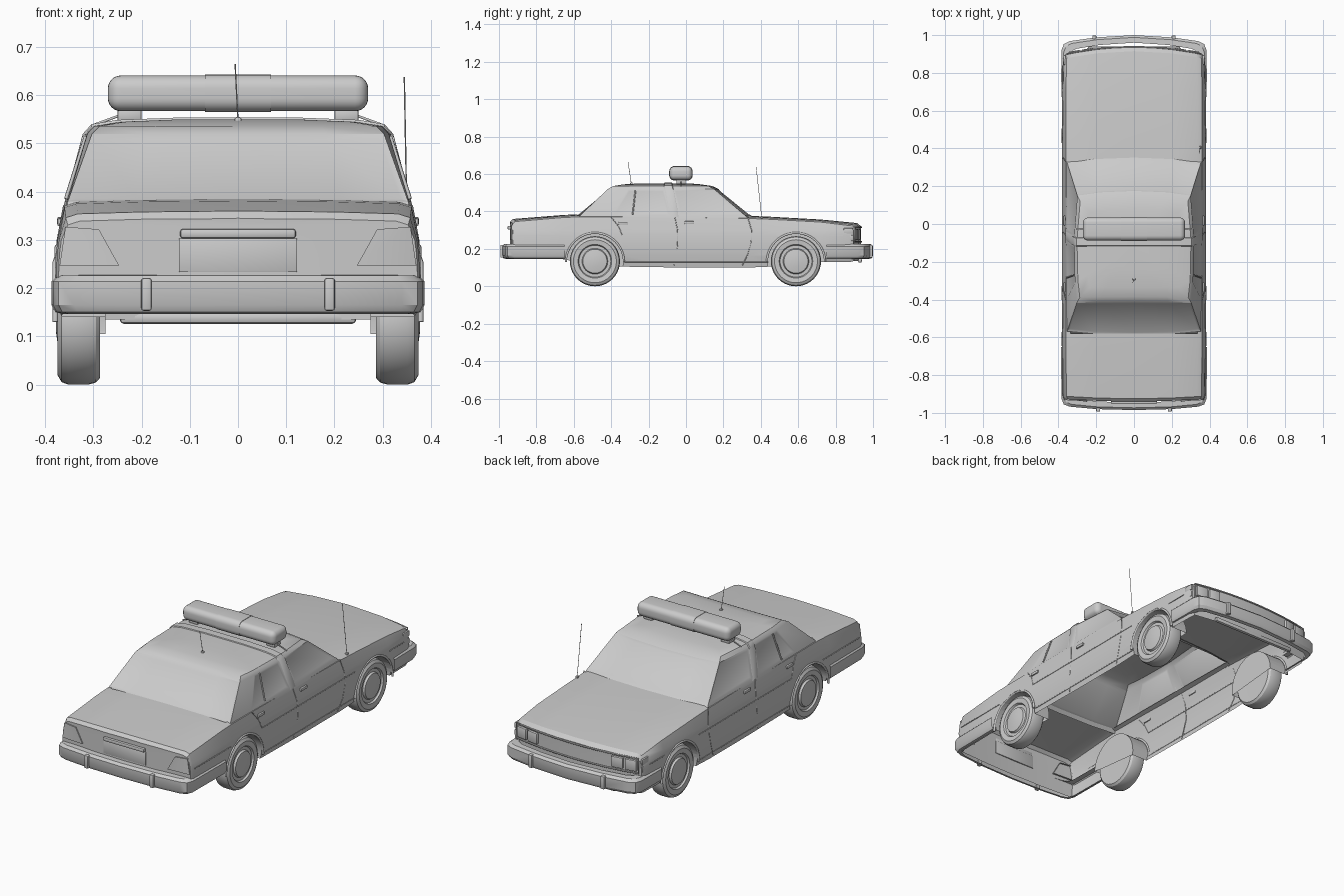
import bpy, bmesh, math
from mathutils import Vector

if "Cube" in bpy.data.objects:
    bpy.data.objects.remove(bpy.data.objects["Cube"])


def finish(name, bm, smooth=30):
    bmesh.ops.remove_doubles(bm, verts=bm.verts, dist=1e-5)
    bmesh.ops.recalc_face_normals(bm, faces=bm.faces)
    me = bpy.data.meshes.new(name)
    bm.to_mesh(me)
    bm.free()
    ob = bpy.data.objects.new(name, me)
    bpy.context.collection.objects.link(ob)
    shade(ob, smooth)
    return ob


def shade(ob, angle=30):
    bpy.ops.object.select_all(action='DESELECT')
    ob.select_set(True)
    bpy.context.view_layer.objects.active = ob
    bpy.ops.object.shade_smooth_by_angle(angle=math.radians(angle))


def add_grid(bm, rows, wrap=False):
    vs = [[bm.verts.new(p) for p in r] for r in rows]
    n = len(rows[0])
    for a, b in zip(vs, vs[1:]):
        for i in range(n if wrap else n - 1):
            j = (i + 1) % n
            bm.faces.new((a[i], a[j], b[j], b[i]))
    return vs


def box(name, c, d, bevel=0.004, seg=2, along_x=False, rz=0):
    bm = bmesh.new()
    bmesh.ops.create_cube(bm, size=1)
    for v in bm.verts:
        v.co = Vector(v.co[i] * d[i] for i in range(3))
    ed = [e for e in bm.edges if not along_x or abs(e.verts[0].co.x - e.verts[1].co.x) > 1e-4]
    bmesh.ops.bevel(bm, geom=ed, offset=bevel, segments=seg, profile=0.5, affect='EDGES')
    ob = finish(name, bm)
    ob.location, ob.rotation_euler = c, (0, 0, rz)
    return ob


def tube(name, pts, r=0.002, cyclic=False):
    cu = bpy.data.curves.new(name, 'CURVE')
    cu.dimensions, cu.bevel_depth, cu.bevel_resolution, cu.use_fill_caps = '3D', r, 1, True
    sp = cu.splines.new('POLY')
    sp.points.add(len(pts) - 1)
    for p, q in zip(sp.points, pts):
        p.co = (*q, 1)
    sp.use_cyclic_u = cyclic
    ob = bpy.data.objects.new(name, cu)
    bpy.context.collection.objects.link(ob)
    return ob


# Lower body: cross-sections lofted along y, with bowed end caps
SIDE = [(0.374, 0.30), (0.378, 0.27), (0.380, 0.22), (0.378, 0.165)]


def half_section(zt, zb, w):
    pts = [(0, zt), (0.2, zt - 0.002), (0.335, zt - 0.006), (0.360, zt - 0.014)] + SIDE + [(0.366, zb)]
    return [(x * w, z) for x, z in pts]


stations = [  # y, top, bottom, width, bow
    (-0.94, 0.345, 0.15, 0.98, 0.014), (-0.925, 0.36, 0.145, 0.993, 0.014), (-0.66, 0.381, 0.145, 1, 0),
    (-0.58, 0.385, 0.13, 1, 0), (-0.34, 0.385, 0.105, 1, 0), (0, 0.382, 0.1, 1, 0), (0.33, 0.377, 0.1, 1, 0),
    (0.45, 0.372, 0.105, 1, 0), (0.72, 0.357, 0.13, 1, 0), (0.915, 0.338, 0.13, 0.99, -0.04),
    (0.935, 0.322, 0.135, 0.97, -0.04)]
bm = bmesh.new()
rings, COLS = [], (-1, -0.5, 0, 0.5, 1)
for k, (y, zt, zb, w, bow) in enumerate(stations):
    h = half_section(zt, zb, w)
    xb = h[-1][0]
    loop = h + [(xb * t, zb) for t in (0.5, 0, -0.5)] + [(-x, z) for x, z in h[:0:-1]]
    put = lambda x, z: (x, y + bow * (x / 0.37) ** 2, z)
    rings.append([put(x, z) for x, z in loop])
    if k in (0, len(stations) - 1):
        add_grid(bm, [[put(x * t, z) for t in COLS] for x, z in h])
add_grid(bm, rings, wrap=True)
bmesh.ops.remove_doubles(bm, verts=bm.verts, dist=1e-5)
bmesh.ops.dissolve_degenerate(bm, edges=bm.edges, dist=1e-6)
body = finish("lower_body", bm)

# Wheel wells cut from the body, then floor and cabin opening removed
WHEELS = [(s, y) for s in (1, -1) for y in (-0.487, 0.588)]
for s, y in WHEELS:
    bpy.ops.mesh.primitive_cylinder_add(vertices=48, radius=0.15, depth=0.225,
                                        location=(s * 0.3875, y, 0.13), rotation=(0, math.pi / 2, 0))
    cut = bpy.context.object
    cut.hide_render = True
    m = body.modifiers.new("well", 'BOOLEAN')
    m.operation, m.object, m.solver = 'DIFFERENCE', cut, 'EXACT'
    bpy.context.view_layer.objects.active = body
    bpy.ops.object.modifier_apply(modifier="well")
    bpy.data.objects.remove(cut)
bm = bmesh.new()
bm.from_mesh(body.data)
gone = []
for f in bm.faces:
    c, n = f.calc_center_median(), f.normal
    if n.z < -0.7 and c.z < 0.155 or n.z > 0.7 and c.z > 0.3 and -0.58 < c.y < 0.33 and abs(c.x) < 0.34:
        gone.append(f)
bmesh.ops.delete(bm, geom=gone, context='FACES')
bm.to_mesh(body.data)
bm.free()
shade(body)

# Cabin: plan rings stacked upward, windows inset
levels = [  # z, front mid, front corner, x front, x mid, x rear, pillar ys, rear corner, rear mid
    (0.362, 0.365, 0.332, 0.357, 0.363, 0.358, -0.03, -0.085, -0.41, -0.578, -0.598),
    (0.38, 0.348, 0.315, 0.351, 0.359, 0.353, -0.035, -0.09, -0.40, -0.565, -0.585),
    (0.52, 0.175, 0.150, 0.300, 0.317, 0.303, -0.07, -0.115, -0.31, -0.418, -0.414),
    (0.536, 0.140, 0.120, 0.285, 0.301, 0.287, -0.075, -0.117, -0.30, -0.388, -0.385),
    (0.545, 0.080, 0.065, 0.235, 0.248, 0.235, -0.075, -0.117, -0.27, -0.335, -0.335),
    (0.550, 0.020, 0.015, 0.12, 0.12, 0.12, -0.075, -0.117, -0.2, -0.25, -0.25)]
bm = bmesh.new()
rows = []
for z, fm, fc, xf, xm, xr, b1, b2, c, rc, rm in levels:
    h = [(0, fm), (xf * 0.6, fm * 0.7 + fc * 0.3), (xf, fc), (xm, b1), (xm, b2), (xm - 0.004, c),
         (xr, rc), (xr * 0.6, rm * 0.7 + rc * 0.3), (0, rm)]
    rows.append([(x, y, z) for x, y in h] + [(-x, y, z) for x, y in h[-2:0:-1]])
vs = add_grid(bm, rows, wrap=True)
bm.faces.new(vs[-1])
bmesh.ops.recalc_face_normals(bm, faces=bm.faces)
glass = {"front": [], "rear": [], "side": []}
for f in bm.faces:
    c, n = f.calc_center_median(), f.normal
    if 0.4 < c.z < 0.5:
        if abs(n.x) > 0.6 and (c.y > 0 or -0.32 < c.y < -0.15):
            glass["side"].append(f)
        elif abs(n.x) < 0.6 and abs(n.y) > 0.35:
            glass["front" if c.y > 0 else "rear"].append(f)
for fs in glass.values():
    bmesh.ops.inset_region(bm, faces=fs, thickness=0.012, depth=-0.004, use_even_offset=True)
finish("cabin", bm)

# Raised band over the roof at the centre pillars
prof = [(0.362, 0.37, -0.06), (0.322, 0.52, -0.09), (0.304, 0.540, -0.095), (0.25, 0.549, -0.095), (0.12, 0.554, -0.095)]
arc = prof + [(-x, z, y) for x, z, y in prof[::-1]]
bm = bmesh.new()
add_grid(bm, [[(x, y + d, z - e) for x, z, y in arc]
              for d, e in ((-0.024, 0.006), (-0.02, 0), (0.02, 0), (0.024, 0.006))])
finish("roof_band", bm)

# Wheels: lathed tyre, rim and hub cap
lathe = [(0, 0.287), (0.085, 0.287), (0.12, 0.286), (0.130, 0.295), (0.134, 0.31), (0.134, 0.352), (0.129, 0.366),
         (0.115, 0.374), (0.09, 0.371), (0.085, 0.362), (0.069, 0.362), (0.064, 0.372), (0.03, 0.377), (0, 0.378)]
for s, y in WHEELS:
    bm = bmesh.new()
    add_grid(bm, [[(s * x, y + r * math.cos(a), 0.134 + r * math.sin(a))
                   for a in (math.tau * i / 40 for i in range(40))] for r, x in lathe], wrap=True)
    finish("wheel", bm)
    # arch lip
    tube("arch_lip", [(s * (0.379 - 0.004 * (math.sin(a) > 0.8)), y + 0.155 * math.cos(a), 0.13 + 0.155 * math.sin(a))
                      for a in (math.pi * i / 24 for i in range(25))], 0.006)

# Bumpers: profile swept round the plan outline
bprof = [(0.04, 0.227), (0.012, 0.226), (0, 0.214), (0, 0.165), (0.008, 0.15), (0.025, 0.146)]
paths = {1: [(0, 1.0), (0.2, 0.988), (0.34, 0.968), (0.372, 0.952), (0.384, 0.92), (0.386, 0.75)],
         -1: [(0, 0.985), (0.2, 0.98), (0.34, 0.967), (0.372, 0.955), (0.384, 0.925), (0.387, 0.65)]}
for e, path in paths.items():
    full = path + [(-x, y) for x, y in path[:0:-1]][::1]
    full = [(-x, y) for x, y in path[:0:-1]] + path
    bm = bmesh.new()
    add_grid(bm, [[(x * (1 - o / 0.386), e * (y - o * (y > 0.8)), z) for o, z in bprof] for x, y in full])
    finish("front_bumper" if e > 0 else "rear_bumper", bm)
    for s in (1, -1):
        box("bumper_guard", (s * (0.19 if e < 0 else 0.21), e * (0.982 if e < 0 else 0.987), 0.187), (0.022, 0.022, 0.068), 0.005)
box("front_valance", (0, 0.93, 0.138), (0.49, 0.02, 0.024), 0.008)

# Rear: tail lamps, plate panel, boot trim bar
box("plate_panel", (0, -0.938, 0.268), (0.245, 0.008, 0.07), 0.002)
box("trunk_trim", (0, -0.945, 0.313), (0.24, 0.018, 0.02), 0.006)
for s in (1, -1):
    bm = bmesh.new()
    lamp = [(0.248, 0.247), (0.290, 0.322), (0.358, 0.327), (0.370, 0.247)]
    add_grid(bm, [[(s * x * k, -0.94 + 0.014 * (x / 0.37) ** 2 - d, z) for x, z in lamp]
                  for d, k in ((-0.01, 1), (0.005, 1), (0.006, 0.995))], wrap=True)
    bm.verts.ensure_lookup_table()
    bm.faces.new(bm.verts[-4:])
    finish("tail_lamp", bm)

# Front: bowed grille frame, square headlamps, corner lamps
bow = lambda x: 0.938 - 0.04 * (x / 0.37) ** 2
xs = [-0.355 + 0.71 * i / 12 for i in range(13)]
tube("grille_frame", [(x, bow(x), 0.316) for x in xs] + [(x, bow(x), 0.238) for x in xs[::-1]], 0.004, True)
for s in (1, -1):
    for x in (0.245, 0.317):
        box("headlamp", (s * x, bow(x), 0.277), (0.062, 0.016, 0.058), 0.005, rz=-s * 0.17)
    for z in (0.258, 0.296):
        box("corner_lamp", (s * 0.367, 0.868, z), (0.012, 0.05, 0.03), 0.003)

# Side details: seams, mouldings, handles
prof_z = [(0.350, 0.40), (0.361, 0.37)] + SIDE + [(0.366, 0.1)]


def side_x(z):
    for (xa, za), (xb, zb) in zip(prof_z, prof_z[1:]):
        if z >= zb:
            return xa + (xb - xa) * (za - z) / (za - zb)
    return 0.366


seams = {"front_door_seam": [(0.33, 0.37), (0.35, 0.30), (0.348, 0.24), (0.33, 0.17), (0.30, 0.11)],
         "middle_door_seam": [(-0.06, 0.37), (-0.045, 0.30), (-0.045, 0.22), (-0.065, 0.11)],
         "rear_door_seam": [(-0.40, 0.37), (-0.36, 0.32), (-0.34, 0.27)],
         "waist_moulding": [(-0.335, 0.27), (0.43, 0.27)], "sill_moulding": [(-0.33, 0.13), (0.44, 0.13)],
         "rear_crease": [(-0.90, 0.27), (-0.60, 0.27)], "front_crease": [(0.72, 0.27), (0.84, 0.27)]}
for s in (1, -1):
    for name, pts in seams.items():
        tube(name, [(s * side_x(z), y, z) for y, z in pts], 0.0022)
    for y, z in ((-0.335, 0.337), (0.018, 0.340)):
        box("door_handle", (s * 0.369, y, z), (0.012, 0.052, 0.016), 0.004)
    tube("quarter_window_bar", [(s * 0.357, -0.285, 0.385), (s * 0.316, -0.27, 0.515)], 0.004)

# Roof light bar with feet and straps
box("light_bar", (0, -0.027, 0.604), (0.54, 0.122, 0.074), 0.027, 6)
box("light_bar_centre", (0, -0.027, 0.604), (0.136, 0.126, 0.078), 0.029, 6, along_x=True)
for s in (1, -1):
    box("light_bar_foot", (s * 0.225, -0.027, 0.558), (0.05, 0.05, 0.024), 0.004)
    tube("light_bar_strap", [(s * 0.235, -0.027, 0.562), (s * 0.303, -0.027, 0.537)], 0.003)

# Antennas
for name, a, b in (("roof_antenna", (0, -0.292, 0.545), (-0.006, -0.31, 0.665)),
                   ("fender_antenna", (0.35, 0.405, 0.365), (0.345, 0.375, 0.638))):
    tube(name, [a, b], 0.0014)
    box(name + "_base", (a[0], a[1], a[2] + 0.004), (0.014, 0.014, 0.012), 0.004)
